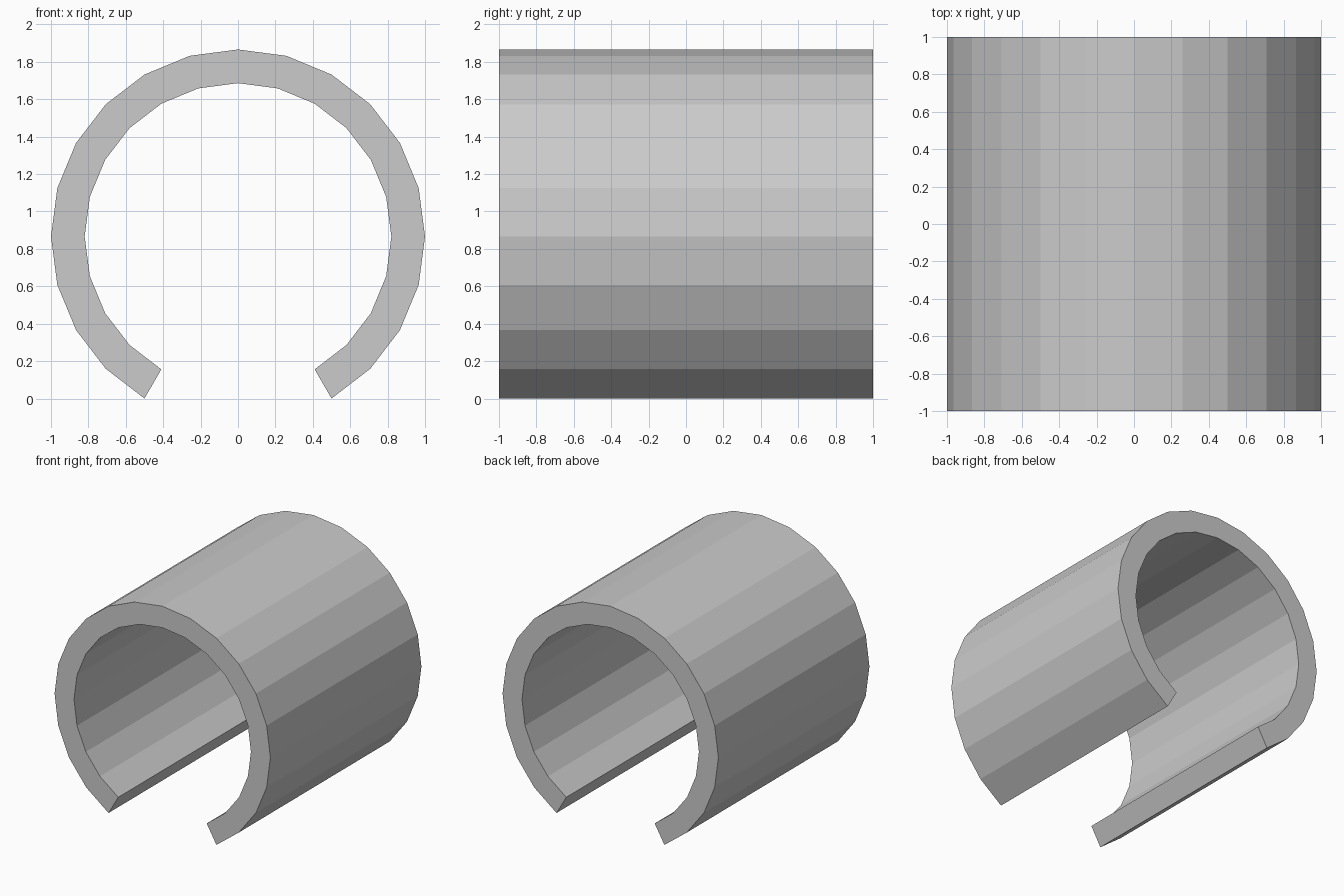
import bpy, bmesh
from math import sin, cos, radians

if "Cube" in bpy.data.objects:
    bpy.data.objects.remove(bpy.data.objects["Cube"])

OUTER, INNER, HALF_LEN = 1.0, 0.82, 1.0
STEPS, START, SWEEP = 20, -60, 300
CENTRE_Z = -OUTER * sin(radians(START))  # tips of the opening rest on z = 0


def arc(bm, radius, y):
    """Row of vertices along the open ring, right tip to left tip."""
    angles = [radians(START + SWEEP * i / STEPS) for i in range(STEPS + 1)]
    return [bm.verts.new((radius * cos(a), y, CENTRE_Z + radius * sin(a))) for a in angles]


# Open C-shaped tube: four arcs joined into a closed shell
bm = bmesh.new()
rows = [arc(bm, OUTER, -HALF_LEN), arc(bm, OUTER, HALF_LEN),
        arc(bm, INNER, HALF_LEN), arc(bm, INNER, -HALF_LEN)]
for a, b in zip(rows, rows[1:] + rows[:1]):
    for i in range(STEPS):
        bm.faces.new((a[i], a[i + 1], b[i + 1], b[i]))

# End faces along the slot
for i in (0, STEPS):
    bm.faces.new([row[i] for row in rows])

bmesh.ops.recalc_face_normals(bm, faces=bm.faces)
mesh = bpy.data.meshes.new("open_tube")
bm.to_mesh(mesh)
bm.free()
bpy.context.collection.objects.link(bpy.data.objects.new("open_tube", mesh))
